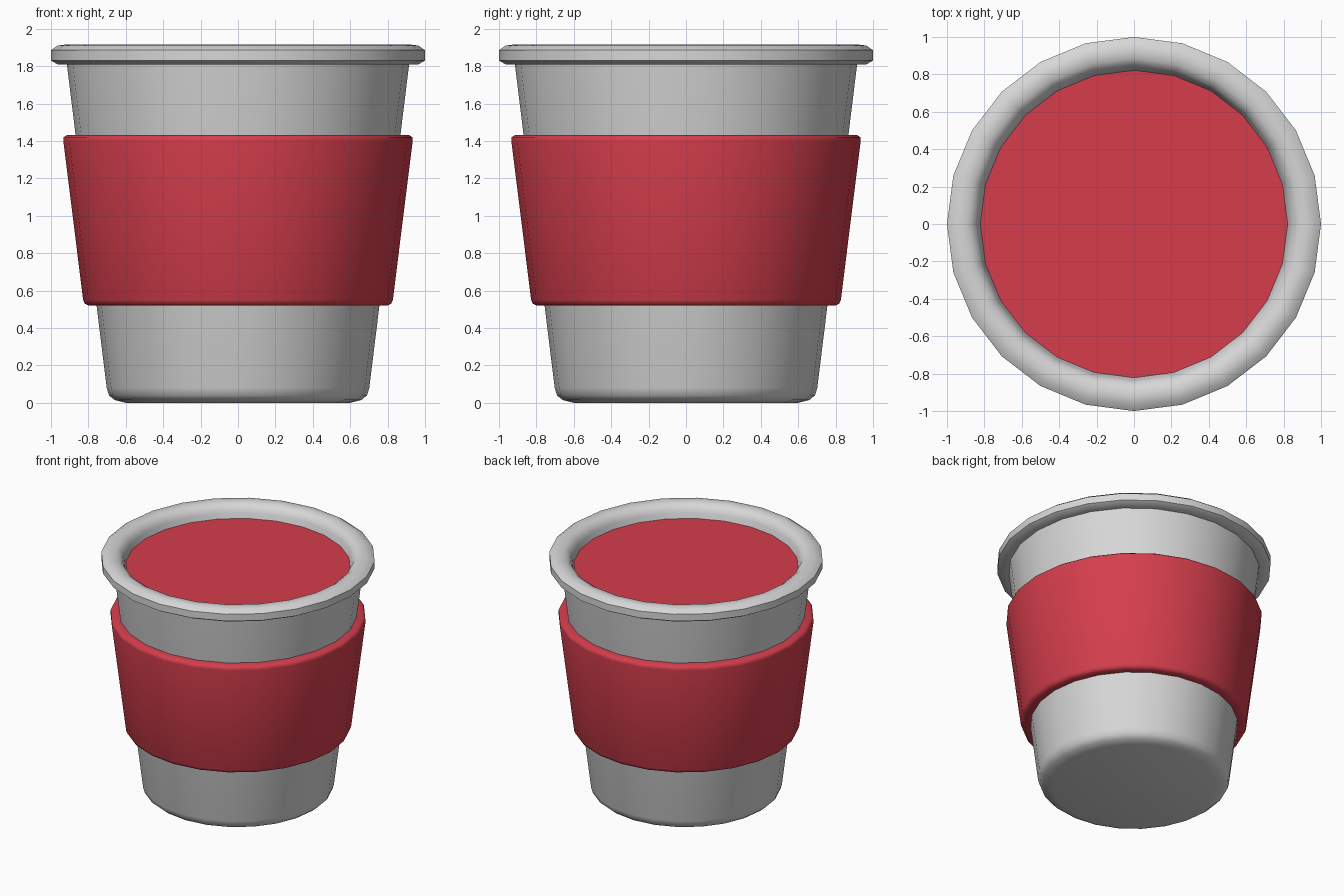
import bpy
import bmesh
import math

cube = bpy.data.objects.get("Cube")
if cube:
    bpy.data.objects.remove(cube, do_unlink=True)

SIDES = 24


def material(name, colour):
    mat = bpy.data.materials.new(name)
    mat.use_nodes = True
    mat.diffuse_color = colour
    mat.node_tree.nodes["Principled BSDF"].inputs["Base Color"].default_value = colour
    return mat


def lathe(name, profile, mat, cap_start=False, cap_end=False, closed=False):
    """Spin (radius, height) points around z; points run bottom to top on the outside."""
    bm = bmesh.new()
    rings = []
    for r, z in profile:
        rings.append([bm.verts.new((r * math.cos(math.tau * i / SIDES),
                                    r * math.sin(math.tau * i / SIDES), z))
                      for i in range(SIDES)])
    pairs = list(zip(rings, rings[1:]))
    if closed:
        pairs.append((rings[-1], rings[0]))
    for a, b in pairs:
        for i in range(SIDES):
            j = (i + 1) % SIDES
            bm.faces.new((a[i], a[j], b[j], b[i]))
    if cap_start:
        bm.faces.new(rings[0][::-1])
    if cap_end:
        bm.faces.new(rings[-1])
    mesh = bpy.data.meshes.new(name)
    bm.to_mesh(mesh)
    bm.free()
    mesh.materials.append(mat)
    obj = bpy.data.objects.new(name, mesh)
    bpy.context.collection.objects.link(obj)
    bpy.ops.object.select_all(action="DESELECT")
    obj.select_set(True)
    bpy.context.view_layer.objects.active = obj
    bpy.ops.object.shade_smooth_by_angle(angle=math.radians(50))
    return obj


grey = material("cup grey", (0.68, 0.68, 0.68, 1))
red = material("red", (0.66, 0.048, 0.073, 1))

# Cup wall with rounded foot, rolled rim and the inner wall down to the fill
lathe("cup", [
    (0.60, 0.0), (0.66, 0.015), (0.69, 0.04), (0.702, 0.08),
    (0.915, 1.81), (0.965, 1.81), (1.0, 1.83), (1.0, 1.885),
    (0.965, 1.91), (0.925, 1.915), (0.885, 1.91), (0.85, 1.885),
    (0.835, 1.85), (0.815, 1.78),
], grey, cap_start=True)

# Flat lid surface sunk just below the rim
lathe("fill", [(0.815, 1.78), (0.822, 1.81)], red, cap_start=True, cap_end=True)

# Tapered sleeve with softened edges
lathe("sleeve", [
    (0.74, 0.52), (0.80, 0.52), (0.82, 0.53), (0.828, 0.55),
    (0.934, 1.40), (0.932, 1.42), (0.915, 1.432), (0.85, 1.432),
], red, closed=True)
